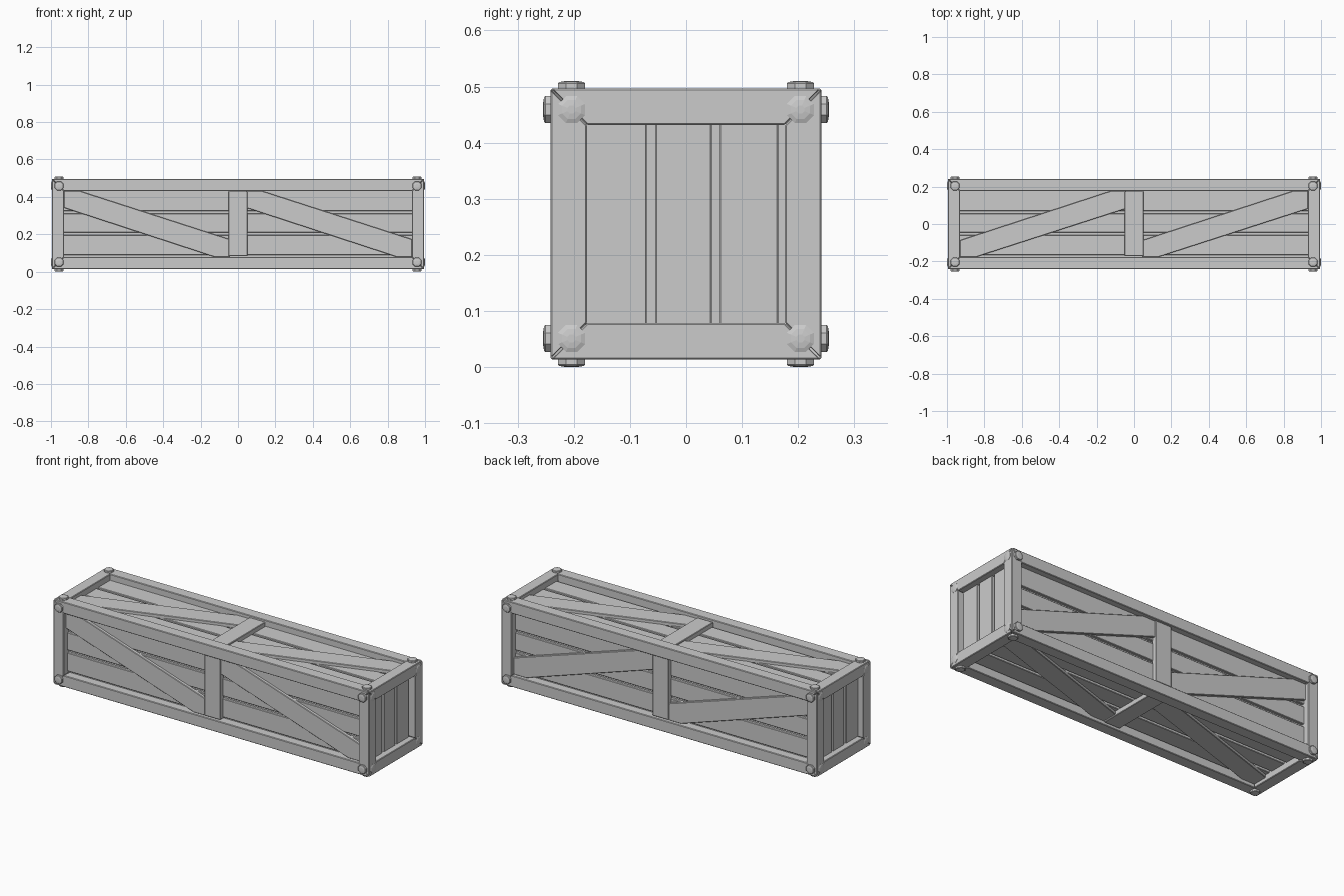
import bpy, bmesh
from math import pi, cos, sin
from mathutils import Vector, Matrix
from itertools import product

if "Cube" in bpy.data.objects:
    bpy.data.objects.remove(bpy.data.objects["Cube"])

HX, H, W, CZ = 0.995, 0.2415, 0.065, 0.255   # half length, half section, beam width, centre height
CENTRE = Vector((0, 0, CZ))


def make(name, bm, bevel=0.0):
    bmesh.ops.recalc_face_normals(bm, faces=bm.faces)
    me = bpy.data.meshes.new(name)
    bm.to_mesh(me)
    bm.free()
    ob = bpy.data.objects.new(name, me)
    bpy.context.collection.objects.link(ob)
    if bevel:
        m = ob.modifiers.new("edge_chamfer", 'BEVEL')
        m.width = bevel
        m.segments = 1
    return ob


def loft(name, rings, bevel=0.0):
    bm = bmesh.new()
    vs = [[bm.verts.new(p) for p in r] for r in rings]
    for a, b in zip(vs, vs[1:]):
        n = len(a)
        for i in range(n):
            bm.faces.new((a[i], a[(i + 1) % n], b[(i + 1) % n], b[i]))
    bm.faces.new(vs[0])
    bm.faces.new(vs[-1])
    return make(name, bm, bevel)


def slab(name, poly, d0, d1, side, bevel=0.0025):
    u, v, n = side
    return loft(name, [[CENTRE + u * a + v * b + n * d for a, b in poly] for d in (d0, d1)], bevel)


def rect(u0, u1, v0, v1):
    return [(u0, v0), (u1, v0), (u1, v1), (u0, v1)]


# mitred frame beams, four along each axis
half = (HX, H, H)
for axis, names in enumerate(("long_beam", "cross_beam", "upright_beam")):
    p, q = (axis + 1) % 3, (axis + 2) % 3
    for sp, sq in product((-1, 1), repeat=2):
        rings = []
        for end in (-1, 1):
            ring = []
            for ip, iq in ((0, 0), (1, 0), (1, 1), (0, 1)):
                c = Vector()
                c[p] = sp * (half[p] - ip * W)
                c[q] = sq * (half[q] - iq * W)
                c[axis] = end * (half[axis] - (W if ip or iq else 0))
                ring.append(CENTRE + c)
            rings.append(ring)
        loft(names, rings, 0.003)

X, Y, Z = Vector((1, 0, 0)), Vector((0, 1, 0)), Vector((0, 0, 1))

# inner core behind the plank gaps
slab("inner_box", rect(-HX + .05, HX - .05, -H + .05, H - .05), -H + .05, H - .05, (X, Y, Z), 0)

planks = [(-0.165, -0.06), (-0.045, 0.055), (0.07, 0.182)]
brace = [(-0.93, 0.343), (-0.93, 0.433), (-0.845, 0.433),
         (-0.045, 0.175), (-0.045, 0.08), (-0.125, 0.08)]

# four long sides: planks, centre batten and two parallel braces
for label, v, n, flip in (("front", Z, -Y, 1), ("back", Z, Y, 1), ("top", Y, Z, -1), ("bottom", Y, -Z, -1)):
    side = (X, v, n)
    for a, b in planks:
        slab(label + "_plank", rect(-.935, .935, a, b), H - .055, H - .035, side)
    slab(label + "_batten", rect(-.05, .05, -.172, .175), H - .04, H - .010, side)
    for shift in (0, 0.975):
        slab(label + "_brace", [(a + shift, flip * (b - 0.2565)) for a, b in brace],
             H - .04, H - .018, side)

# two ends: upright planks
for label, n in (("left", -X), ("right", X)):
    for a, b in planks:
        slab(label + "_end_plank", rect(-.18, .18, -b, -a), HX - .055, HX - .035, (Z, Y, n))


def bolt(name, pos, n, r, heights):
    # eight-sided head with a low domed top
    rot = n.to_track_quat('Z', 'Y')
    rings = []
    for k, h in heights:
        rings.append([CENTRE + pos + rot @ Vector((r * k * cos(pi * (i + .5) / 4),
                      r * k * sin(pi * (i + .5) / 4), h)) for i in range(8)])
    loft(name, rings)


# corner bolts on every face
raised = [(1, -.01), (1, .009), (.9, .0115), (.4, .0135)]
flush = [(1, -.005), (1, .0005), (.7, .0035), (.3, .005)]
B = 0.204
for sx, s, t in product((-1, 1), repeat=3):
    x = sx * (HX - 0.038)
    bolt("side_bolt", Vector((x, s * H, t * B)), Y * s, 0.026, raised)
    bolt("lid_bolt" if s > 0 else "base_bolt", Vector((x, t * B, s * H)), Z * s, 0.026, raised)
    bolt("end_bolt", Vector((sx * HX, s * B, t * B)), X * sx, 0.026, flush)
